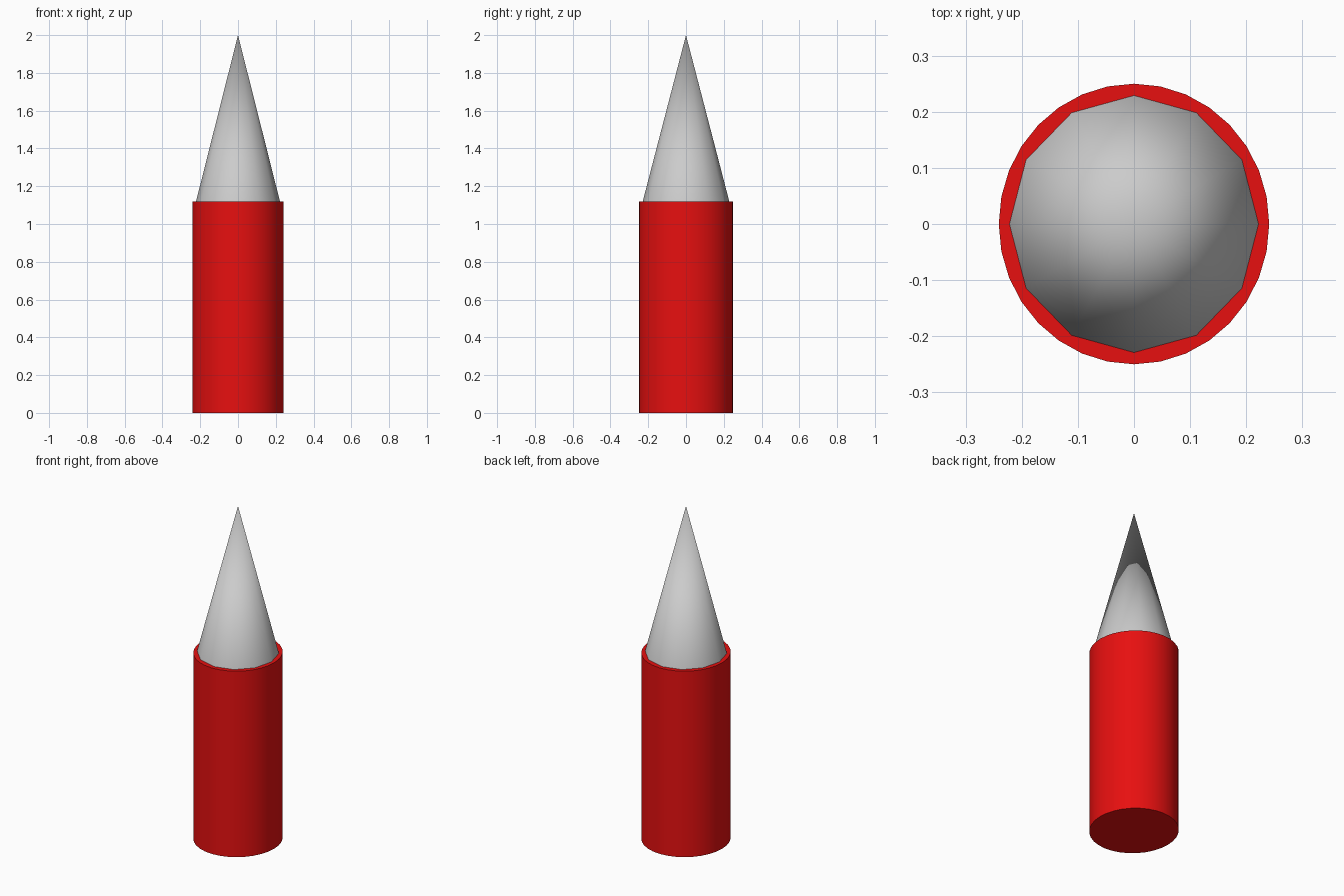
import bpy
import math

if "Cube" in bpy.data.objects:
    bpy.data.objects.remove(bpy.data.objects["Cube"])

BODY_TOP = 1.12
HEIGHT = 2.0


def finish(name, scale):
    obj = bpy.context.object
    obj.name = name
    obj.scale = scale
    bpy.ops.object.transform_apply(location=False, rotation=False, scale=True)
    bpy.ops.object.shade_smooth_by_angle(angle=math.radians(40))
    return obj


# Red cylindrical body, slightly narrower in x
bpy.ops.mesh.primitive_cylinder_add(vertices=32, radius=1, depth=BODY_TOP,
                                    location=(0, 0, BODY_TOP / 2))
body = finish("body", (0.241, 0.25, 1))
red = bpy.data.materials.new("red")
red.diffuse_color = (0.8, 0.005, 0.005, 1)
red.use_nodes = True
red.node_tree.nodes["Principled BSDF"].inputs["Base Color"].default_value = red.diffuse_color
body.data.materials.append(red)

# Grey twelve-sided pointed tip
tip_height = HEIGHT - BODY_TOP
bpy.ops.mesh.primitive_cone_add(vertices=12, radius1=1, radius2=0, depth=tip_height,
                                location=(0, 0, BODY_TOP + tip_height / 2))
finish("tip", (0.222, 0.229, 1))
